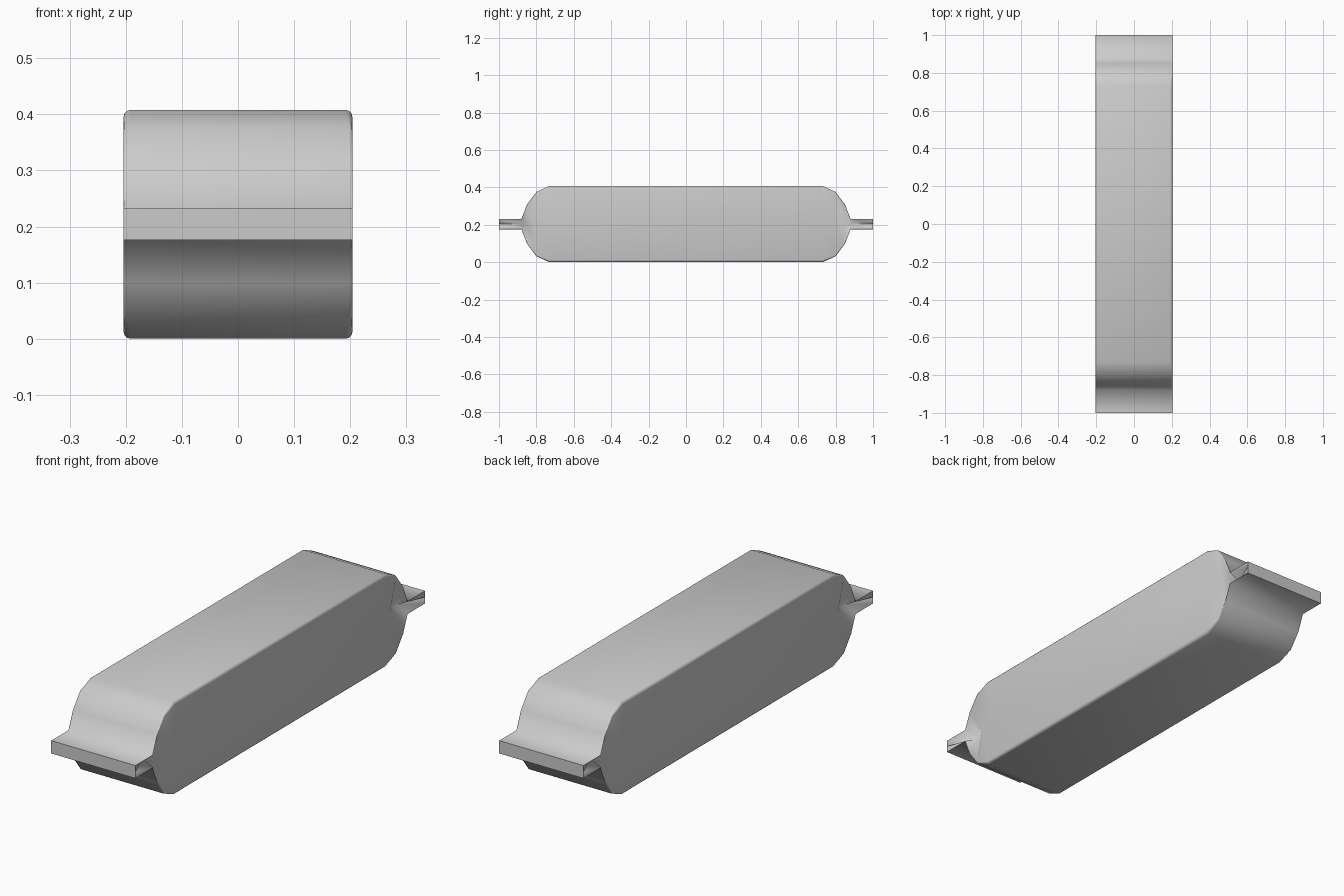
import bpy, bmesh, math

if "Cube" in bpy.data.objects:
    bpy.data.objects.remove(bpy.data.objects["Cube"])

W, ZC = 0.204, 0.206
# Half-length stations: (y, half height, corner radius, side gusset depth)
HALF = [(0.73, 0.204, 0.013, 0.0), (0.80, 0.172, 0.006, 0.03),
        (0.85, 0.105, 0.004, 0.05), (0.88, 0.028, 0.001, 0.05),
        (1.0, 0.028, 0.001, 0.0)]


def section(h, r, d):
    """Closed cross-section with rounded corners and a pleat in each side."""
    q = []
    for i in range(4):
        a = math.radians(90 - 30 * i)
        q.append((W - r + r * math.cos(a), h - r + r * math.sin(a)))
    right = q + [(W - d, 0)] + [(x, -z) for x, z in reversed(q)]
    return right + [(-x, z) for x, z in reversed(right)]


stations = [(-y, h, r, d) for y, h, r, d in reversed(HALF)] + HALF

# Wrapper body, pleated ends and sealed fins as one skin
bm = bmesh.new()
rings = [[bm.verts.new((x, y, ZC + z)) for x, z in section(h, r, d)]
         for y, h, r, d in stations]
for a, b in zip(rings, rings[1:]):
    n = len(a)
    for i in range(n):
        j = (i + 1) % n
        bm.faces.new((a[i], a[j], b[j], b[i]))
bm.faces.new(rings[0])
bm.faces.new(rings[-1])
bmesh.ops.recalc_face_normals(bm, faces=bm.faces)
low = min(v.co.z for v in bm.verts)
bmesh.ops.translate(bm, verts=bm.verts, vec=(0, 0, -low))

mesh = bpy.data.meshes.new("bar_wrapper")
bm.to_mesh(mesh)
bm.free()
obj = bpy.data.objects.new("bar_wrapper", mesh)
bpy.context.collection.objects.link(obj)
bpy.context.view_layer.objects.active = obj
obj.select_set(True)
bpy.ops.object.shade_smooth_by_angle(angle=math.radians(75))
